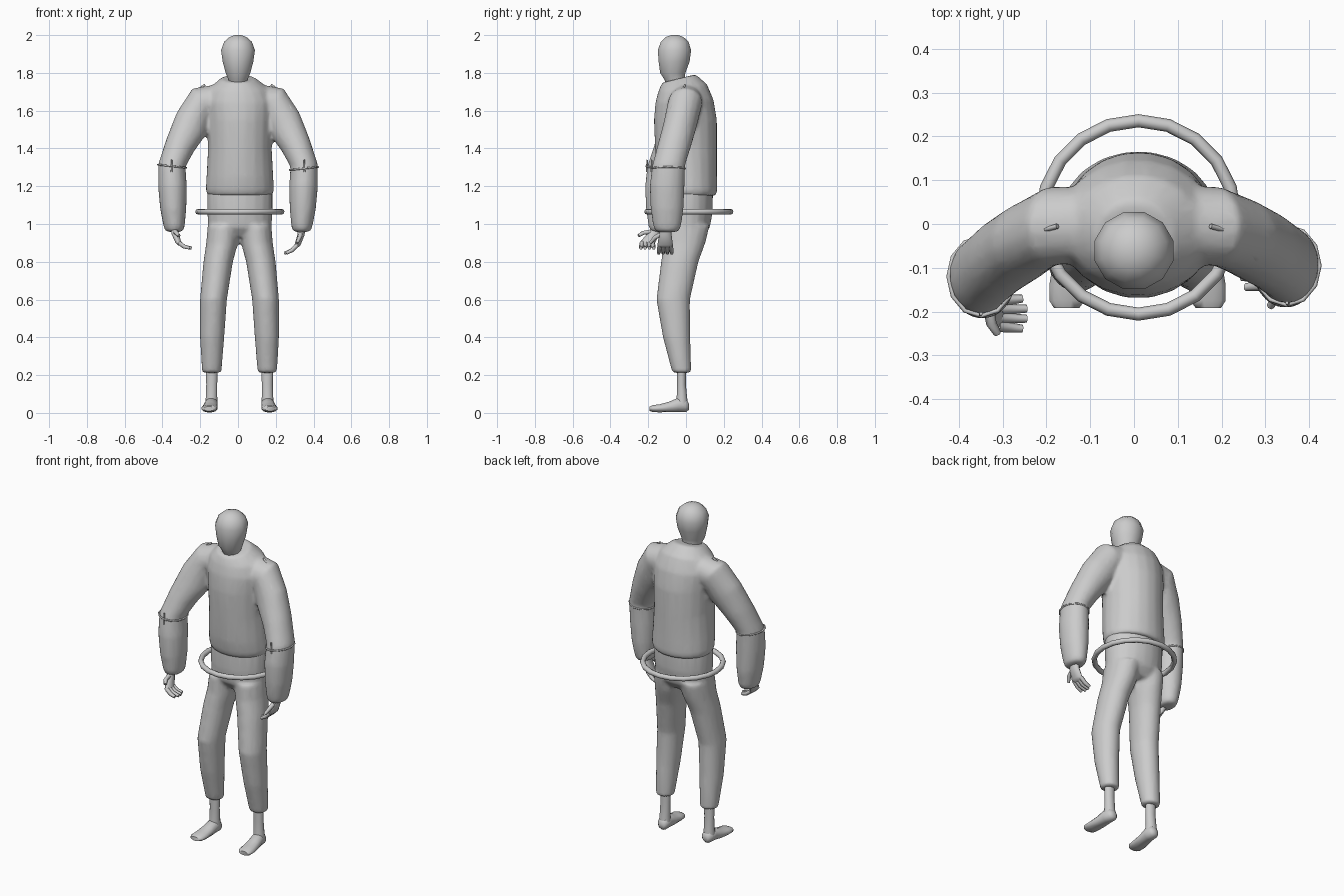
import bpy, bmesh, math

if "Cube" in bpy.data.objects:
    bpy.data.objects.remove(bpy.data.objects["Cube"])

grey = bpy.data.materials.new("plain grey")
grey.diffuse_color = (0.6, 0.6, 0.6, 1)
grey.use_nodes = True
grey.node_tree.nodes["Principled BSDF"].inputs["Base Color"].default_value = grey.diffuse_color


def finish(ob, angle=60):
    ob.data.materials.clear()
    ob.data.materials.append(grey)
    bpy.ops.object.select_all(action='DESELECT')
    ob.select_set(True)
    bpy.context.view_layer.objects.active = ob
    if ob.type == 'MESH':
        bpy.ops.object.shade_smooth_by_angle(angle=math.radians(angle))
    return ob


def add_loft(bm, rings, sides=16, axis='Z', mirror=1, centre=0.0):
    """Capped tube through rings of (x, y, z, rx, ry, x slope, y slope)."""
    loops = []
    for r in rings:
        x, y, z, rx, ry, sx, sy = (tuple(r) + (0, 0))[:7]
        loop = []
        for i in range(sides):
            a = 2 * math.pi * (i + 0.5) / sides
            u, v = rx * math.cos(a), ry * math.sin(a)
            if axis == 'Z':
                p = (x + u, y + v, z + sx * u + sy * v)
            else:
                p = (x + u, y, z + v)
            loop.append(bm.verts.new((centre + mirror * p[0], p[1], p[2])))
        loops.append(loop)
    for a, b in zip(loops, loops[1:]):
        for i in range(sides):
            j = (i + 1) % sides
            bm.faces.new((a[i], a[j], b[j], b[i]))
    bm.faces.new(loops[0][::-1])
    bm.faces.new(loops[-1])


def make(name, bm, blend=False):
    bmesh.ops.recalc_face_normals(bm, faces=bm.faces)
    me = bpy.data.meshes.new(name)
    bm.to_mesh(me)
    bm.free()
    ob = bpy.data.objects.new(name, me)
    bpy.context.collection.objects.link(ob)
    finish(ob)
    if blend:  # melt overlapping tubes into one soft garment
        m = ob.modifiers.new("merge", 'REMESH')
        m.mode, m.voxel_size, m.use_smooth_shade = 'VOXEL', 0.011, True
        m = ob.modifiers.new("soften", 'SMOOTH')
        m.factor, m.iterations = 0.5, 7
        m = ob.modifiers.new("reduce", 'DECIMATE')
        m.ratio = 0.3
    return ob


def cord(name, pts, radii, closed=False):
    cu = bpy.data.curves.new(name, 'CURVE')
    cu.dimensions, cu.bevel_depth, cu.bevel_resolution = '3D', 1.0, 1
    cu.use_fill_caps = True
    sp = cu.splines.new('POLY')
    sp.points.add(len(pts) - 1)
    for p, co, r in zip(sp.points, pts, radii):
        p.co, p.radius = (*co, 1), r
    sp.use_cyclic_u = closed
    ob = bpy.data.objects.new(name, cu)
    bpy.context.collection.objects.link(ob)
    return finish(ob)


# head and neck
bm = bmesh.new()
add_loft(bm, [(0, -.04, 1.70, .05, .05), (0, -.062, 1.765, .052, .055),
              (0, -.07, 1.80, .068, .069), (0, -.063, 1.86, .084, .085),
              (0, -.061, 1.92, .093, .091), (0, -.06, 1.965, .076, .076),
              (0, -.06, 1.99, .046, .048), (0, -.06, 2.0, .018, .018)], 12)
make("head", bm)

# jumper: body plus two sleeves
bm = bmesh.new()
add_loft(bm, [(.01, .015, 1.15, .172, .145), (.01, .012, 1.18, .182, .155),
              (.01, .005, 1.25, .178, .16), (.01, 0, 1.4, .17, .165),
              (.01, -.003, 1.55, .176, .168), (.008, -.008, 1.65, .182, .155, 0, .05),
              (.005, -.018, 1.72, .155, .13, 0, .15),
              (0, -.038, 1.77, .092, .09, 0, .25)], 20)
for s, d in ((1, 0), (-1, -.025)):
    add_loft(bm, [(.11, 0, 1.665, .035, .085, 2), (.19, -.005, 1.64, .052, .092, 1.5),
                  (.248, -.03 + d * .4, 1.53, .077, .09, .8),
                  (.305, -.06 + d * .7, 1.42, .073, .09, .5),
                  (.35, -.092 + d, 1.31, .073, .088, .1),
                  (.347, -.1 + d, 1.2, .077, .093), (.343, -.1 + d, 1.08, .07, .088),
                  (.338, -.1 + d, .985, .056, .074),
                  (.338, -.1 + d, .958, .045, .06)], 16, mirror=s)
make("jumper", bm, True)

# trousers: hips plus two legs
MID = .008
bm = bmesh.new()
add_loft(bm, [(.002, .005, .93, .10, .08), (.002, .005, .98, .168, .122),
              (.002, .008, 1.06, .174, .134), (.002, .01, 1.18, .174, .134)], 20, centre=MID)
for s in (1, -1):
    add_loft(bm, [(.147, -.022, .212, .052, .051), (.145, -.05, .4, .065, .073),
                  (.138, -.068, .6, .072, .09), (.113, -.033, .8, .079, .1),
                  (.092, -.008, .9, .085, .112), (.085, .004, .99, .085, .122)],
             16, mirror=s, centre=MID)
make("trousers", bm, True)

# ankles and feet
for s, side in ((1, "right"), (-1, "left")):
    bm = bmesh.new()
    add_loft(bm, [(.147, -.024, .26, .032, .024), (.147, -.024, .15, .03, .024),
                  (.148, -.022, .09, .031, .028), (.149, -.022, .04, .034, .034)],
             12, mirror=s, centre=MID)
    add_loft(bm, [(.147, .016, .033, .018, .016), (.148, .002, .038, .032, .036),
                  (.15, -.04, .042, .036, .04), (.155, -.09, .03, .04, .03),
                  (.159, -.14, .024, .044, .022), (.161, -.175, .023, .042, .019),
                  (.162, -.192, .022, .03, .012)], 12, 'Y', s, MID)
    ob = make(side + "_foot", bm)
    for v in ob.data.vertices:  # flat sole
        v.co.z = max(v.co.z, .005) if v.co.y > -.13 else max(v.co.z, 0)

# hands: palm, four fingers and thumb
for s, side, wy, ky, lift in ((1, "right", -.11, -.11, 0), (-1, "left", -.14, -.205, .025)):
    bm = bmesh.new()
    my = (wy + ky) / 2
    add_loft(bm, [(.338, wy, .99, .022, .03), (.333, my, .94 + lift / 3, .02, .034),
                  (.315, ky, .888 + lift / 2, .017, .041),
                  (.303, ky, .873 + lift / 2, .012, .038)], 10, mirror=s)
    make(side + "_palm", bm)
    for i in range(4):
        o = (i - 1.5)
        tip = .245 if i in (1, 2) else .255
        cord(f"{side}_finger_{i + 1}",
             [(s * .312, ky + o * .019, .888 + lift / 2),
              (s * .285, ky + o * .021, .86 + lift * .8),
              (s * tip, ky + o * .023, .845 + lift * 1.1)], (.013, .012, .009))
    cord(side + "_thumb", [(s * .332, my - .015, .95 + lift / 3),
                           (s * .326, my - .055, .928 + lift),
                           (s * .312, my - .078, .90 + lift * 1.5)], (.014, .012, .009))

# hoop around the hips
bpy.ops.mesh.primitive_torus_add(location=(.01, .015, 1.065), major_segments=20,
                                 minor_segments=8, major_radius=.221, minor_radius=.015)
hoop = bpy.context.object
hoop.name = "hoop"
finish(hoop)

# raised seams at elbows and shoulders
for s, side, d in ((1, "right", 0), (-1, "left", -.025)):
    ring = [(s * (.349 + .075 * math.cos(a)), -.095 + d + .09 * math.sin(a),
             1.3 - s * .006 + .008 * math.cos(a))
            for a in (2 * math.pi * i / 12 for i in range(12))]
    cord(side + "_elbow_seam", ring, [.005] * 12, True)
    cord(side + "_elbow_stitch", [(s * .352, -.183 + d, 1.275), (s * .35, -.18 + d, 1.34)],
         (.005, .004))
    cord(side + "_shoulder_seam", [(s * .175, -.005, 1.737), (s * .232, -.022, 1.697),
                                   (s * .225, .055, 1.68)], (.006, .006, .006))
